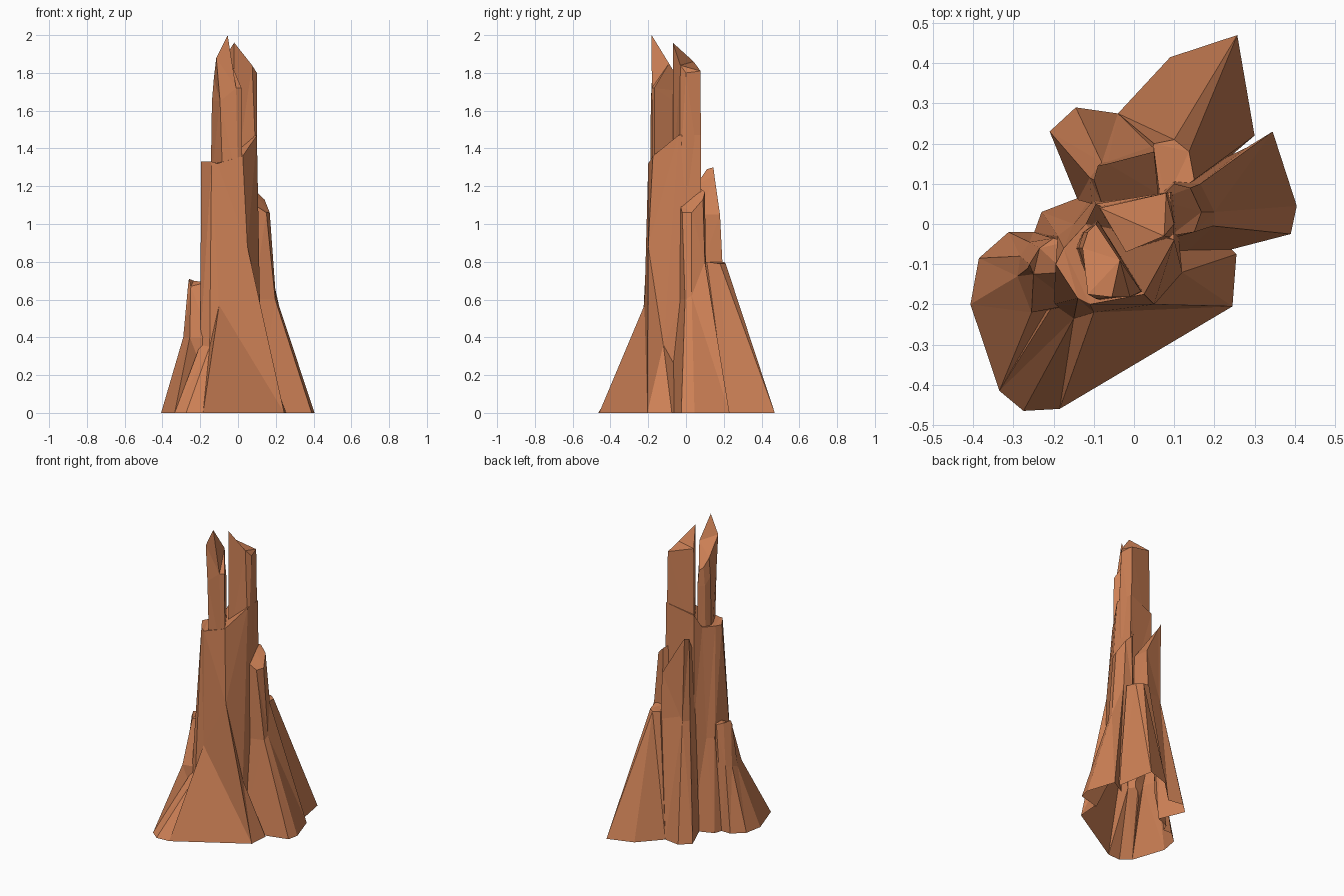
import bpy, bmesh

rock = bpy.data.materials.new("terracotta rock")
rock.diffuse_color = (0.62, 0.22, 0.093, 1)


def column(name, *rings):
    """Closed faceted column lofted through rings of corners (x, y, z)."""
    bm = bmesh.new()
    n = len(rings[0])
    rows = [[bm.verts.new(p) for p in r] for r in rings]
    for a, b in zip(rows, rows[1:]):
        for i in range(n):
            j = (i + 1) % n
            bm.faces.new((a[i], a[j], b[j], b[i]))
    bm.faces.new(rows[0][::-1])
    bm.faces.new(rows[-1])
    bmesh.ops.triangulate(bm, faces=bm.faces[:])
    bmesh.ops.recalc_face_normals(bm, faces=bm.faces[:])
    me = bpy.data.meshes.new(name)
    bm.to_mesh(me)
    bm.free()
    me.materials.append(rock)
    ob = bpy.data.objects.new(name, me)
    bpy.context.collection.objects.link(ob)
    return ob


def footed(name, foot, *rings):
    """Column with its foot outline at z = 0, carried slightly below for a clean trim."""
    return column(name, [(x, y, -0.1) for x, y in foot],
                  [(x, y, 0) for x, y in foot], *rings)


# main body with the ledge below the two spires
core = footed(
    "rock_spire",
    [(-.335, -.415), (-.275, -.465), (-.185, -.46), (.245, -.205), (.255, -.075),
     (.1, .08), (-.1, .08), (-.23, .03), (-.25, -.025)],
    [(-.2, -.2, .36), (-.15, -.235, .35), (-.1, -.22, .57), (.05, -.2, .88), (.12, -.12, .36),
     (.1, .08, .8), (-.1, .06, .7), (-.15, 0, .6), (-.19, -.03, .6)],
    [(-.195, -.1, 1.33), (-.14, -.185, 1.33), (-.11, -.2, 1.32), (.025, -.175, 1.36),
     (.1, -.04, 1.47), (.09, .08, 1.47), (-.095, .05, 1.42), (-.12, 0, 1.33), (-.175, -.06, 1.33)])

# tall front-left spire
front_spire = column(
    "front_spire",
    [(-.08, -.19, 1.2), (0, -.179, 1.2), (.022, -.168, 1.2), (-.09, .01, 1.2), (-.13, -.02, 1.2), (-.145, -.06, 1.2)],
    [(-.095, -.186, 1.65), (-.01, -.181, 1.72), (.018, -.168, 1.72), (-.09, .008, 1.6), (-.125, -.02, 1.6), (-.138, -.06, 1.65)],
    [(-.115, -.175, 1.88), (-.055, -.182, 2.0), (-.035, -.09, 1.85), (-.095, 0, 1.7), (-.115, -.02, 1.72), (-.128, -.06, 1.77)])

# tall rear-right spire
rear_spire = column(
    "rear_spire",
    [(-.02, -.07, 1.2), (.1, -.035, 1.2), (.102, 0, 1.2), (.088, .08, 1.2), (-.09, .043, 1.2)],
    [(-.02, -.07, 1.96), (.075, -.03, 1.84), (.1, 0, 1.8), (.08, .077, 1.81), (-.085, .04, 1.86)])

# back column with a top slanting down to the right
back_column = footed(
    "back_column",
    [(.1, .05), (.1, .25), (-.04, .275), (-.145, .29), (-.21, .23), (-.14, .06)],
    [(.065, .075, .75), (.05, .195, .75), (-.065, .155, .78), (-.08, .153, .75), (-.11, .115, .75), (-.105, .05, .75)],
    [(.06, .075, 1.05), (.05, .18, 1.05), (-.065, .15, 1.26), (-.09, .145, 1.3), (-.1, .11, 1.29), (-.08, .05, 1.2)])

# back buttress
back_buttress = footed(
    "back_buttress",
    [(.1, .05), (.30, .22), (.257, .47), (.09, .415), (-.04, .275), (-.05, .08)],
    [(.08, .06, .8), (.15, .11, .8), (.137, .18, .79), (.1, .21, .79), (.05, .2, .8), (0, .08, .8)])

# right column with flared foot
right_column = footed(
    "right_column",
    [(.1, -.1), (.39, -.025), (.405, .045), (.345, .23), (.28, .19), (.05, .08)],
    [(.08, -.04, .6), (.197, -.005, .6), (.2, .03, .62), (.165, .1, .8), (.1, .105, .8), (.05, .06, .7)],
    [(.09, -.03, 1.1), (.15, -.02, 1.06), (.168, .03, 1.06), (.14, .09, 1.13), (.1, .1, 1.17), (.06, .06, 1.2)])

# left buttress
left_buttress = footed(
    "left_buttress",
    [(-.335, -.415), (-.1, -.2), (-.15, 0), (-.25, -.02), (-.312, -.02), (-.386, -.085), (-.407, -.2)],
    [(-.255, -.22, .4), (-.15, -.2, .4), (-.15, -.03, .4), (-.22, -.03, .42), (-.26, -.045, .42), (-.283, -.08, .42), (-.29, -.13, .4)],
    [(-.25, -.125, .67), (-.17, -.12, .69), (-.17, -.045, .69), (-.2, -.035, .69), (-.235, -.06, .7), (-.26, -.1, .71), (-.264, -.11, .68)])

# fuse the columns into one rock skin
parts = [front_spire, rear_spire, back_column, back_buttress, right_column, left_buttress]
for p in parts:
    m = core.modifiers.new("fuse_" + p.name, 'BOOLEAN')
    m.operation = 'UNION'
    m.solver = 'EXACT'
    m.object = p
bpy.context.view_layer.update()
fused = bpy.data.meshes.new_from_object(core.evaluated_get(bpy.context.evaluated_depsgraph_get()))
core.modifiers.clear()
core.data = fused
for p in parts:
    bpy.data.objects.remove(p)

# trim at ground level, leaving the underside open
bm = bmesh.new()
bm.from_mesh(fused)
bmesh.ops.bisect_plane(bm, geom=bm.verts[:] + bm.edges[:] + bm.faces[:], dist=1e-5,
                       plane_co=(0, 0, 0), plane_no=(0, 0, 1), clear_inner=True)
for f in bm.faces:
    f.smooth = False
    f.material_index = 0
bm.to_mesh(fused)
bm.free()
if not fused.materials:
    fused.materials.append(rock)
